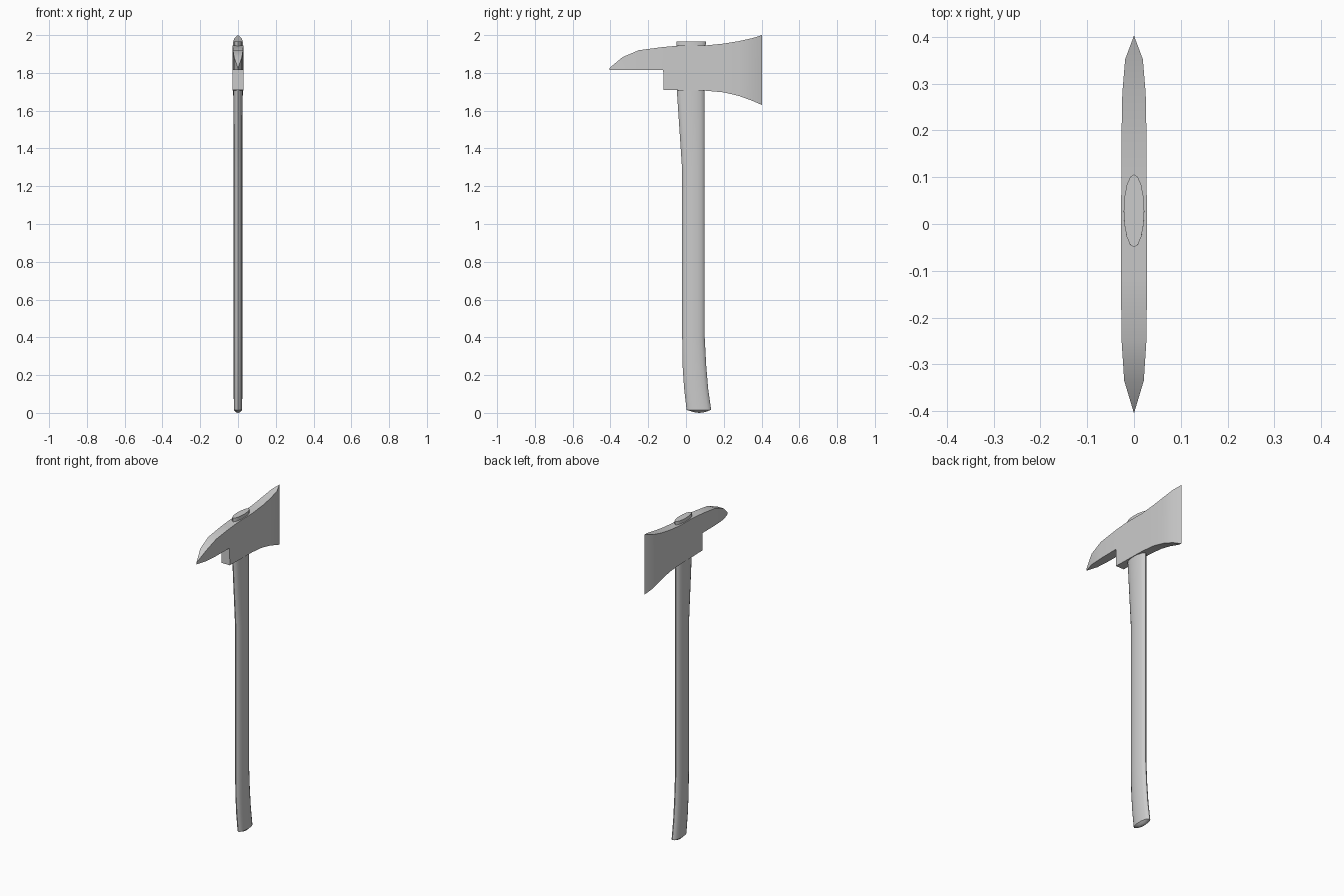
import bpy, bmesh
from math import sin, cos, tau

if "Cube" in bpy.data.objects:
    bpy.data.objects.remove(bpy.data.objects["Cube"])


def loft(name, rings, angle):
    """Skin a list of equal-length vertex rings into a closed, shaded object."""
    bm = bmesh.new()
    loops = [[bm.verts.new(p) for p in ring] for ring in rings]
    n = len(loops[0])
    for a, b in zip(loops, loops[1:]):
        for i in range(n):
            j = (i + 1) % n
            bm.faces.new((a[i], a[j], b[j], b[i]))
    bm.faces.new(loops[0][::-1])
    bm.faces.new(loops[-1])
    bmesh.ops.remove_doubles(bm, verts=bm.verts[:], dist=0.0002)
    bmesh.ops.dissolve_degenerate(bm, edges=bm.edges[:], dist=0.0001)
    bmesh.ops.recalc_face_normals(bm, faces=bm.faces[:])
    mesh = bpy.data.meshes.new(name)
    bm.to_mesh(mesh)
    bm.free()
    obj = bpy.data.objects.new(name, mesh)
    bpy.context.collection.objects.link(obj)
    bpy.ops.object.select_all(action='DESELECT')
    obj.select_set(True)
    bpy.context.view_layer.objects.active = obj
    bpy.ops.object.shade_smooth_by_angle(angle=angle)
    return obj


def oval(z, back, front, half_x, sides=16):
    mid, half_y = (back + front) / 2, (front - back) / 2
    return [(half_x * cos(tau * i / sides), mid + half_y * sin(tau * i / sides), z)
            for i in range(sides)]


# Handle: oval sections (z, y min, y max, half width), domed foot to top end
handle_sections = [
    (0.004, 0.04, 0.10, 0.011),
    (0.016, 0.003, 0.133, 0.022),
    (0.13, -0.010, 0.117, 0.023),
    (0.25, -0.018, 0.107, 0.023),
    (0.40, -0.020, 0.099, 0.023),
    (1.28, -0.020, 0.099, 0.023),
    (1.40, -0.028, 0.099, 0.023),
    (1.70, -0.048, 0.099, 0.024),
    (1.945, -0.050, 0.104, 0.022),
    (1.966, -0.050, 0.106, 0.022),
]
foot = [(0, 0.07, 0)] * 16
loft("handle", [foot] + [oval(*s) for s in handle_sections], 0.6)

# Head: slices from pick tip to cutting edge (y, z bottom, z top, half width)
head_slices = [
    (-0.405, 1.816, 1.826, 0.0),
    (-0.335, 1.816, 1.884, 0.021),
    (-0.25, 1.816, 1.920, 0.0265),
    (-0.1205, 1.816, 1.937, 0.028),
    (-0.12, 1.71, 1.937, 0.028),
    (-0.04, 1.708, 1.944, 0.028),
    (0.10, 1.706, 1.945, 0.027),
    (0.20, 1.697, 1.955, 0.0265),
    (0.28, 1.678, 1.968, 0.025),
    (0.352, 1.652, 1.984, 0.019),
    (0.403, 1.63, 2.0, 0.0),
]
loft("axe_head", [[(-w, y, lo), (w, y, lo), (w, y, hi), (-w, y, hi)]
                  for y, lo, hi, w in head_slices], 0.4)
